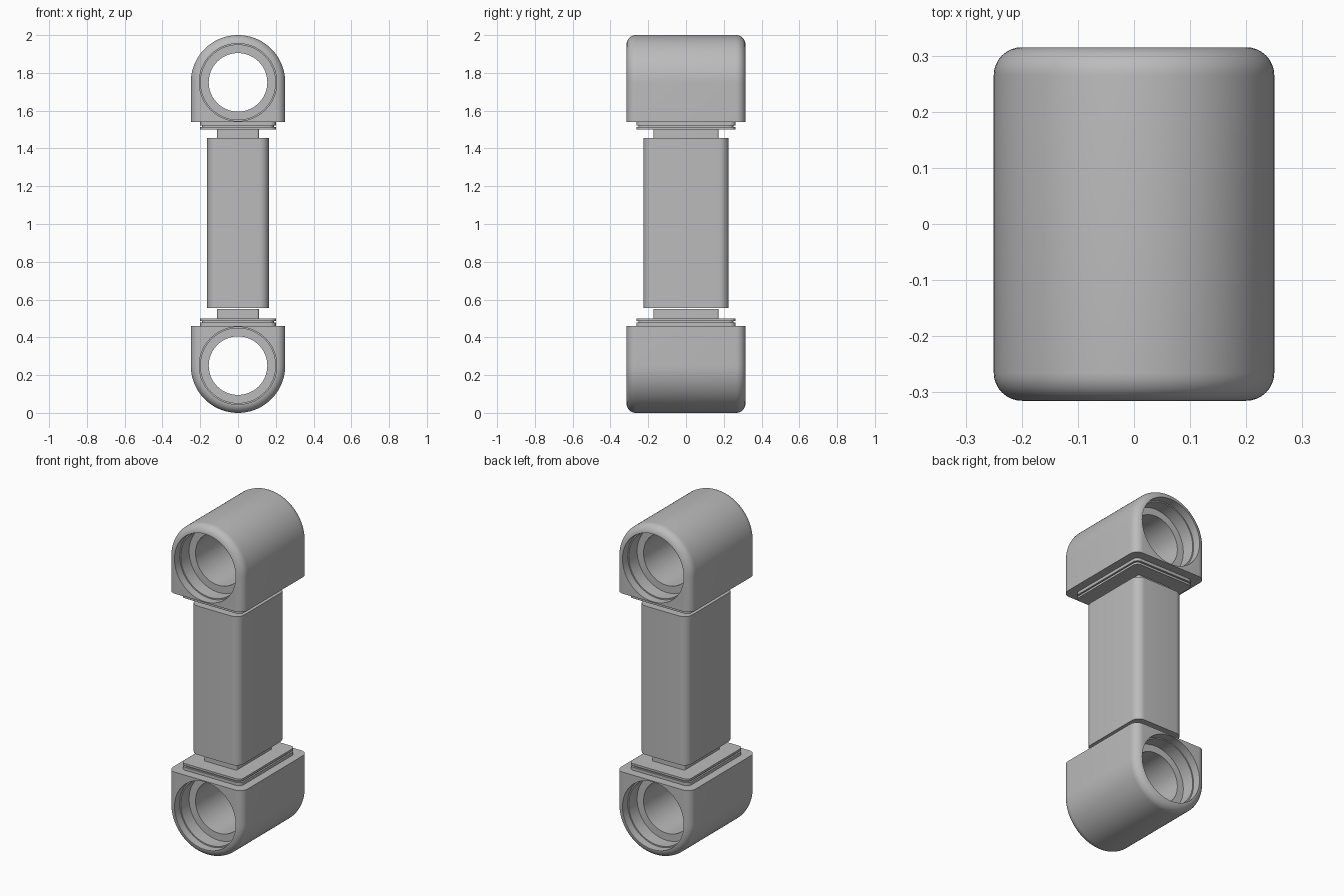
import bpy, bmesh, math

default = bpy.data.objects.get("Cube")
if default:
    bpy.data.objects.remove(default, do_unlink=True)

# One plain metal grey
grey = bpy.data.materials.new("metal_grey")
grey.use_nodes = True
colour = (0.5, 0.5, 0.5, 1)
grey.diffuse_color = colour
grey.node_tree.nodes["Principled BSDF"].inputs["Base Color"].default_value = colour


def loft(name, rings):
    """Skin a closed solid through rings that have equal point counts."""
    bm = bmesh.new()
    loops = [[bm.verts.new(p) for p in ring] for ring in rings]
    n = len(loops[0])
    for a, b in zip(loops, loops[1:]):
        for i in range(n):
            j = (i + 1) % n
            bm.faces.new((a[i], a[j], b[j], b[i]))
    bm.faces.new(loops[0])
    bm.faces.new(loops[-1])
    bmesh.ops.recalc_face_normals(bm, faces=bm.faces)
    mesh = bpy.data.meshes.new(name)
    bm.to_mesh(mesh)
    bm.free()
    mesh.materials.append(grey)
    obj = bpy.data.objects.new(name, mesh)
    bpy.context.collection.objects.link(obj)
    return obj


def activate(obj):
    bpy.ops.object.select_all(action='DESELECT')
    obj.select_set(True)
    bpy.context.view_layer.objects.active = obj


def smooth(obj):
    activate(obj)
    bpy.ops.object.shade_smooth_by_angle(angle=math.radians(32))


def rounded_block(name, hx, hy, z0, z1, r):
    """Upright block with rounded vertical corners."""
    outline = []
    for k, (sx, sy) in enumerate(((1, 1), (-1, 1), (-1, -1), (1, -1))):
        for i in range(9):
            a = math.pi / 2 * (k + i / 8)
            outline.append((sx * (hx - r) + r * math.cos(a),
                            sy * (hy - r) + r * math.sin(a)))
    smooth(loft(name, [[(x, y, z) for x, y in outline] for z in (z0, z1)]))


RADIUS, DEPTH, FILLET, DROP = 0.25, 0.315, 0.05, 0.21


def arch(y, inset, cz, up):
    """Round-ended outline whose flat end faces the middle of the link."""
    r = RADIUS - inset
    pts = [(r * math.cos(math.pi * i / 48), y,
            cz + up * r * math.sin(math.pi * i / 48)) for i in range(49)]
    return pts + [(-r, y, cz - up * DROP), (r, y, cz - up * DROP)]


def housing(name, cz, up):
    # Arched body with rounded rims front and back
    steps = [(DEPTH - FILLET * (1 - math.sin(a)), FILLET * (1 - math.cos(a)))
             for a in (math.pi / 2 * i / 8 for i in range(9))]
    profile = [(-y, d) for y, d in reversed(steps)] + steps
    body = loft(name, [arch(y, d, cz, up) for y, d in profile])

    # Stepped through bore: mouth, seat and narrower hole
    half = [(0.4, 0.205), (0.265, 0.205), (0.265, 0.198),
            (0.185, 0.198), (0.185, 0.155)]
    bore = [(-y, r) for y, r in half] + [(y, r) for y, r in reversed(half)]
    cutter = loft("bore_cutter", [
        [(r * math.cos(math.tau * i / 64), y, cz + r * math.sin(math.tau * i / 64))
         for i in range(64)] for y, r in bore])
    cutter.hide_render = True
    cut = body.modifiers.new("bore", 'BOOLEAN')
    cut.operation, cut.solver, cut.object = 'DIFFERENCE', 'EXACT', cutter
    activate(body)
    bpy.ops.object.modifier_apply(modifier=cut.name)
    bpy.data.objects.remove(cutter, do_unlink=True)
    smooth(body)


for label, up in (("upper", 1), ("lower", -1)):
    housing(label + "_bearing_housing", 1 + up * 0.75, up)
    # Flange of two plates with a shallow groove, then the neck
    for part, hx, hy, a, b, r in (("flange_plate", 0.2, 0.262, 0.5, 0.513, 0.03),
                                  ("flange_groove", 0.19, 0.252, 0.513, 0.522, 0.03),
                                  ("flange_seat", 0.2, 0.262, 0.522, 0.541, 0.03),
                                  ("neck", 0.11, 0.172, 0.45, 0.5, 0.01)):
        z0, z1 = sorted((1 + up * a, 1 + up * b))
        rounded_block(label + "_" + part, hx, hy, z0, z1, r)

# Long beam joining the two ends
rounded_block("beam", 0.163, 0.225, 0.555, 1.455, 0.05)
